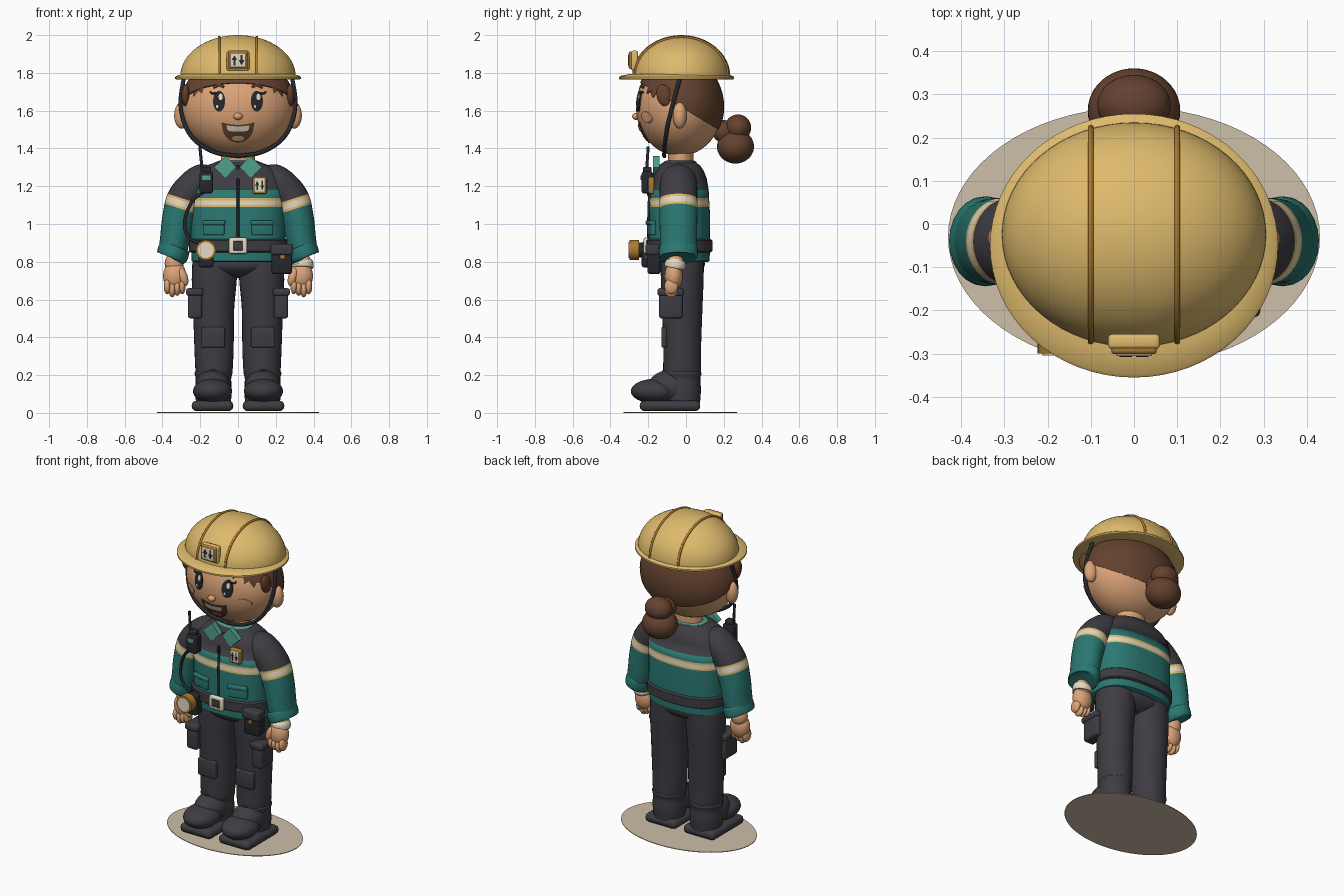
import bpy, bmesh, math
from mathutils import Vector, Matrix, Euler

if "Cube" in bpy.data.objects:
    bpy.data.objects.remove(bpy.data.objects["Cube"])


def material(name, r, g, b):
    col = [(c / 255 / 12.92 if c < 11 else ((c / 255 + .055) / 1.055) ** 2.4) for c in (r, g, b)] + [1]
    m = bpy.data.materials.new(name)
    m.use_nodes = True
    m.diffuse_color = col
    m.node_tree.nodes["Principled BSDF"].inputs["Base Color"].default_value = col
    return m


YELLOW = material("helmet yellow", 222, 186, 108)
SKIN = material("warm skin", 220, 164, 120)
BROWN = material("hair brown", 100, 66, 47)
CHARCOAL = material("charcoal cloth", 62, 60, 66)
TEAL = material("jacket teal", 42, 120, 114)
MINT = material("collar green", 80, 160, 140)
CREAM = material("cream", 230, 218, 192)
GOLD = material("dark gold", 170, 122, 48)
BEIGE = material("base beige", 205, 191, 168)
BLACK = material("black rubber", 40, 40, 45)


def finish(name, bm, mat):
    bmesh.ops.recalc_face_normals(bm, faces=bm.faces)
    me = bpy.data.meshes.new(name)
    bm.to_mesh(me)
    bm.free()
    me.materials.append(mat)
    me.shade_smooth()
    me.set_sharp_from_angle(angle=0.7)
    ob = bpy.data.objects.new(name, me)
    bpy.context.collection.objects.link(ob)
    return ob


def skin(name, rings, mat):
    """Bridge rings of points and cap both ends."""
    bm = bmesh.new()
    loops = [[bm.verts.new(p) for p in r] for r in rings]
    for a, b in zip(loops, loops[1:]):
        for i in range(len(a)):
            j = (i + 1) % len(a)
            bm.faces.new((a[i], a[j], b[j], b[i]))
    bm.faces.new(loops[0])
    bm.faces.new(loops[-1])
    return finish(name, bm, mat)


def ring(c, u, v, n=2, segs=32):
    out = []
    for i in range(segs):
        a = 2 * math.pi * i / segs
        ca, sa = math.cos(a), math.sin(a)
        out.append(c + u * math.copysign(abs(ca) ** (2 / n), ca) + v * math.copysign(abs(sa) ** (2 / n), sa))
    return out


def lathe(name, keys, mat, cy=-.035, n=2, cx=0, segs=48):
    """Stack of flat rings: (z, rx, ry)."""
    return skin(name, [ring(Vector((cx, cy, z)), Vector((rx, 0, 0)), Vector((0, ry, 0)), n, segs)
                       for z, rx, ry in keys], mat)


def spline(keys, steps=6):
    k = [keys[0]] + list(keys) + [keys[-1]]
    out = []
    for a, b, c, d in zip(k, k[1:], k[2:], k[3:]):
        for i in range(steps):
            t = i / steps
            out.append([q + .5 * t * (r - p + t * (2*p - 5*q + 4*r - s + t * (3*(q - r) + s - p)))
                        for p, q, r, s in zip(a, b, c, d)])
    return out + [list(keys[-1])]


def sweep(name, keys, mat, ref=(0, 1, 0), segs=24, steps=6):
    """Smooth tube through (x, y, z, width radius, depth radius)."""
    pts = spline(keys, steps)
    rings = []
    for i, p in enumerate(pts):
        t = Vector(pts[min(i + 1, len(pts) - 1)][:3]) - Vector(pts[max(i - 1, 0)][:3])
        u = Vector(ref).cross(t).normalized()
        v = t.normalized().cross(u)
        rings.append(ring(Vector(p[:3]), u * p[3], v * p[4], 2, segs))
    return skin(name, rings, mat)


def wire(name, pts, r, mat, ref=(0, 1, 0)):
    return sweep(name, [(*p, r, r) for p in pts], mat, ref, 10)


def ball(name, loc, size, mat, rot=(0, 0, 0), cut=None):
    bm = bmesh.new()
    bmesh.ops.create_uvsphere(bm, u_segments=40, v_segments=24, radius=1)
    bm.transform(Matrix.LocRotScale(Vector(loc), Euler(rot), Vector(size)))
    if cut:
        geom = bm.verts[:] + bm.edges[:] + bm.faces[:]
        r = bmesh.ops.bisect_plane(bm, geom=geom, plane_co=cut[0], plane_no=cut[1], clear_inner=True)
        bmesh.ops.contextual_create(bm, geom=[e for e in r["geom_cut"] if isinstance(e, bmesh.types.BMEdge)])
    return finish(name, bm, mat)


def box(name, loc, size, mat, bevel=.01, rot=(0, 0, 0)):
    bm = bmesh.new()
    bmesh.ops.create_cube(bm, size=1)
    bm.transform(Matrix.Diagonal((*size, 1)))
    bmesh.ops.bevel(bm, geom=bm.edges[:], offset=bevel, segments=3, profile=.5, affect='EDGES')
    bm.transform(Matrix.LocRotScale(Vector(loc), Euler(rot), None))
    return finish(name, bm, mat)


def rod(name, loc, r, depth, mat):
    bm = bmesh.new()
    bmesh.ops.create_cone(bm, cap_ends=True, segments=28, radius1=r, radius2=r, depth=depth)
    bm.transform(Matrix.LocRotScale(Vector(loc), Euler((math.pi / 2, 0, 0)), None))
    return finish(name, bm, mat)


def plate(name, pts, y, depth, mat):
    return skin(name, [[Vector((x, yy, z)) for x, z in pts] for yy in (y, y - depth)], mat)


def bands(ob, slope, levels, mats):
    """Cut across the part and colour it between the cuts."""
    bm = bmesh.new()
    bm.from_mesh(ob.data)
    for lv in levels:
        bmesh.ops.bisect_plane(bm, geom=bm.verts[:] + bm.edges[:] + bm.faces[:],
                               plane_co=(0, 0, lv), plane_no=(-slope, 0, 1))
    used = list(dict.fromkeys(mats))
    for f in bm.faces:
        c = f.calc_center_median()
        f.material_index = used.index(mats[sum(c.z - slope * c.x > lv for lv in levels)])
    bm.to_mesh(ob.data)
    bm.free()
    for m in used[1:]:
        ob.data.materials.append(m)


HC, HR = Vector((0, -.035, 1.62)), Vector((.30, .23, .26))


def on_face(x, z, off):
    q = 1 - (x / HR.x) ** 2 - ((z - HC.z) / HR.z) ** 2
    return Vector((x, HC.y - HR.y * math.sqrt(max(q, 0)) - off, z))


def decal(name, pts, mat, off=.005):
    mx, mz = (sum(p[i] for p in pts) / len(pts) for i in (0, 1))
    rings = [[on_face(x, z, -.01) for x, z in pts]]
    for k in (1, .7, .4, .05):
        rings.append([on_face(mx + (x - mx) * k, mz + (z - mz) * k, off) for x, z in pts])
    return skin(name, rings, mat)


def oval(x, z, rx, rz):
    return [(x + rx * math.cos(a * math.pi / 12), z + rz * math.sin(a * math.pi / 12)) for a in range(24)]


def badge(name, x, y, z, w, h):
    box(name + "_frame", (x, y, z), (w, .03, h), GOLD, .008)
    box(name + "_face", (x, y - .013, z), (w * .8, .012, h * .8), CREAM, .003)
    for s in (-1, 1):
        ax, a = x + s * w * .18, h * .28 * -s
        plate(name + "_arrow", [(ax - w*.05, z - a), (ax + w*.05, z - a), (ax + w*.05, z), (ax + w*.14, z),
                                (ax, z + a), (ax - w*.14, z), (ax - w*.05, z)], y - .018, .004, BLACK)


# Base and torso
lathe("base_disc", [(0, .43, .30), (.004, .43, .30)], BEIGE, -.03, segs=72)
torso = lathe("jacket_body", [(.80, .235, .15), (.805, .245, .16), (.92, .25, .163), (1.05, .25, .162), (1.18, .255, .155),
              (1.24, .24, .145), (1.28, .21, .13), (1.31, .165, .11), (1.33, .11, .08)], TEAL, n=2.5)
bands(torso, 0, [1.09, 1.10, 1.125, 1.137, 1.18], [TEAL, YELLOW, CREAM, YELLOW, TEAL, CHARCOAL])
lathe("belt", [(.85, .25, .165), (.857, .26, .175), (.912, .26, .175), (.92, .25, .165)], CHARCOAL, n=2.5)
box("buckle", (0, -.212, .885), (.095, .024, .085), CREAM, .009)
box("buckle_centre", (0, -.222, .885), (.055, .012, .048), CHARCOAL, .004)
wire("zipper", [(0, -.199, .92), (0, -.197, 1.1), (0, -.185, 1.2), (0, -.145, 1.31)], .007, BLACK)
box("zip_pull", (0, -.197, 1.22), (.015, .015, .04), BLACK, .004)
lathe("neck", [(1.28, .09, .068), (1.42, .09, .068)], SKIN, -.027)
lathe("collar_band", [(1.29, .125, .09), (1.33, .115, .085), (1.335, .1, .075)], MINT, -.03)

# Head, hair and face
ball("head", HC, HR, SKIN)
ball("hair", HC, HR * 1.03, BROWN, cut=((0, 0, 1.602), (0, .6, 1)))
ball("bun_lower", (0, .262, 1.41), (.107, .098, .09), BROWN)
ball("bun_upper", (0, .275, 1.51), (.085, .07, .07), BROWN)
ball("bun_tie", (0, .2, 1.49), (.06, .06, .06), BROWN)
ball("nose", (0, -.265, 1.57), (.024, .02, .019), SKIN)
for s in (-1, 1):
    ball("ear", (s * .298, -.033, 1.575), (.04, .037, .07), SKIN)
    ball("sideburn", (s * .277, -.115, 1.68), (.022, .04, .06), BROWN, (.3, 0, 0))
    decal("fringe", [(s * x, z) for x, z in ((.11, 1.78), (.14, 1.735), (.175, 1.74), (.19, 1.69), (.215, 1.71),
                                             (.235, 1.67), (.25, 1.74), (.22, 1.78))], BROWN, .008)
    decal("eye", oval(s * .1, 1.65, .032, .055), BLACK, .006)
    decal("eye_shine", oval(s * .1 + .008, 1.673, .011, .017), CREAM, .009)
    decal("eye_glint", oval(s * .1 - .01, 1.622, .006, .008), CREAM, .009)
    decal("cheek", oval(s * .185, 1.565, .04, .03), SKIN, .005)
    wire("lash", [on_face(s * x, z, .005) for x, z in ((.115, 1.695), (.135, 1.69), (.147, 1.70))], .005, BLACK)
    wire("eyebrow", [on_face(s * x, z, .003) for x, z in ((.075, 1.725), (.1, 1.735), (.13, 1.722))], .007, BROWN)
    wire("chin_strap", [(s * x, y, z) for x, y, z in ((.285, -.03, 1.78), (.304, -.065, 1.65), (.283, -.095, 1.53),
                        (.225, -.11, 1.44), (.12, -.115, 1.378), (0, -.115, 1.36))], .011, BLACK)
arc = [i / 10 for i in range(-10, 11)]
decal("mouth", [(.088 * t, 1.525 + .014 * t * t) for t in arc] +
      [(.088 * t, 1.535 - .105 * math.sqrt(1 - t * t)) for t in arc[-2:0:-1]], BROWN, .006)
decal("teeth", [(.062 * t, 1.517 + .006 * t * t) for t in arc] +
      [(.055 * t, 1.497 - .008 * math.sqrt(1 - t * t)) for t in arc[::-1]], CREAM, .009)
decal("tongue", oval(0, 1.453, .034, .014), SKIN, .009)

# Helmet
dome = [(math.cos(a * math.pi / 32), math.sin(a * math.pi / 32)) for a in range(16)]
lathe("helmet_dome", [(1.78 + .22 * h, .306 * r, .26 * r) for r, h in dome + [(.01, 1)]], YELLOW, -.025, segs=64)
lathe("helmet_brim", [(1.775, .22, .19), (1.765, .325, .298), (1.768, .333, .305), (1.778, .333, .305),
                      (1.784, .325, .298), (1.795, .29, .245)], YELLOW, -.05, segs=64)
for s in (-1, 1):
    k = math.sqrt(1 - (.1 / .306) ** 2)
    wire("helmet_rib", [(s * .1, -.025 + .262 * k * math.cos(a * math.pi / 12),
                         1.78 + .222 * k * math.sin(a * math.pi / 12)) for a in range(13)], .007, GOLD, (1, 0, 0))
box("badge_mount", (0, -.272, 1.865), (.12, .035, .105), YELLOW, .01)
badge("helmet_badge", 0, -.286, 1.867, .105, .095)

for s in (-1, 1):
    # Arms and hands
    arm = sweep("sleeve", [(s * x, -.04, z, a, b) for x, z, a, b in (
        (.13, 1.265, .045, .06), (.19, 1.235, .085, .095), (.28, 1.14, .092, .1), (.315, 1.03, .086, .1),
        (.332, .93, .08, .098), (.348, .84, .074, .094))], TEAL, segs=32, steps=8)
    bands(arm, s * .33, [.98, .993, 1.025, 1.038], [TEAL, YELLOW, CREAM, YELLOW, CHARCOAL])
    sweep("cuff", [(s * x, -.04, z, a, a + .02) for x, z, a in (
        (.332, .885, .07), (.334, .88, .081), (.343, .85, .084), (.351, .825, .081), (.353, .82, .07))], TEAL, steps=3)
    ball("wrist", (s * .338, -.055, .79), (.05, .045, .06), SKIN)
    ball("palm", (s * .335, -.065, .725), (.062, .048, .075), SKIN)
    for i in range(4):
        ball("finger", (s * (.296 + .026 * i), -.078, .67 - .008 * (i % 3)), (.019, .036, .042), SKIN)
    ball("thumb", (s * .29, -.09, .72), (.024, .026, .05), SKIN, (0, s * .3, 0))

    # Collar and chest pockets
    plate("collar_flap", [(s * x, z) for x, z in ((.062, 1.36), (.008, 1.30), (.068, 1.245), (.128, 1.30))],
          -.14, .035, MINT)
    box("chest_pocket", (s * .128, -.18, .978), (.115, .03, .075), TEAL, .008, (0, 0, s * .22))
    box("chest_flap", (s * .128, -.187, 1.007), (.122, .03, .025), TEAL, .008, (0, 0, s * .22))

    # Trousers
    sweep("trouser_leg", [(s * x, -.02, z, a, b) for x, z, a, b in (
        (.127, .19, .088, .088), (.127, .22, .098, .1), (.127, .35, .104, .1), (.129, .55, .109, .107),
        (.126, .70, .119, .113), (.12, .82, .12, .115))], CHARCOAL, segs=32)
    box("cargo_pocket", (s * .228, -.08, .575), (.075, .125, .15), CHARCOAL, .014)
    box("cargo_flap", (s * .229, -.082, .64), (.09, .138, .04), CHARCOAL, .012)
    box("knee_patch", (s * .132, -.116, .40), (.125, .03, .11), CHARCOAL, .01)

    # Boots
    box("boot_sole", (s * .135, -.085, .037), (.22, .32, .055), CHARCOAL, .025)
    ball("boot_toe", (s * .135, -.165, .115), (.103, .127, .065), CHARCOAL)
    ball("boot_instep", (s * .132, -.07, .14), (.094, .13, .09), CHARCOAL)
    sweep("boot_shaft", [(s * .13, -.018, z, a, a) for z, a in (
        (.05, .092), (.12, .097), (.18, .094), (.21, .1), (.225, .09))], CHARCOAL)
    for i in range(3):
        wire("lace", [(s * .13 + dx, -.175 + .03 * i + abs(dx) * .5, .172 + .026 * i - abs(dx) * .25)
                      for dx in (-.06, 0, .06)], .009, BLACK)
ball("hips", (0, -.025, .79), (.225, .125, .075), CHARCOAL)
badge("chest_badge", .115, -.183, 1.205, .075, .09)

# Radio with cable
box("radio", (-.168, -.205, 1.22), (.072, .06, .115), BLACK, .012)
box("radio_top", (-.168, -.205, 1.285), (.05, .045, .035), BLACK, .008)
box("radio_screen", (-.168, -.236, 1.245), (.045, .008, .025), MINT, .002)
wire("radio_antenna", [(-.188, -.21, 1.27), (-.195, -.205, 1.34), (-.202, -.2, 1.41)], .008, BLACK)
wire("radio_cable", [(-.18, -.2, 1.17), (-.235, -.19, 1.13), (-.275, -.175, 1.05), (-.28, -.175, .97),
                     (-.245, -.185, .915), (-.19, -.2, .9)], .009, BLACK)

# Torch on the belt
box("torch_holder", (-.17, -.2, .835), (.08, .07, .13), BLACK, .014)
rod("torch_body", (-.17, -.235, .862), .04, .07, BLACK)
rod("torch_ring", (-.17, -.275, .862), .053, .05, GOLD)
rod("torch_lens", (-.17, -.297, .862), .042, .014, CREAM)

# Belt pouch and wristband
box("pouch", (.232, -.17, .81), (.11, .07, .15), BLACK, .015)
box("pouch_flap", (.232, -.178, .865), (.12, .075, .06), CHARCOAL, .014)
box("pouch_clasp", (.235, -.212, .825), (.03, .012, .022), GOLD, .004)
sweep("wristband", [(.336, -.055, .80, .054, .052), (.34, -.057, .785, .06, .058), (.34, -.06, .768, .058, .055)], CREAM)
